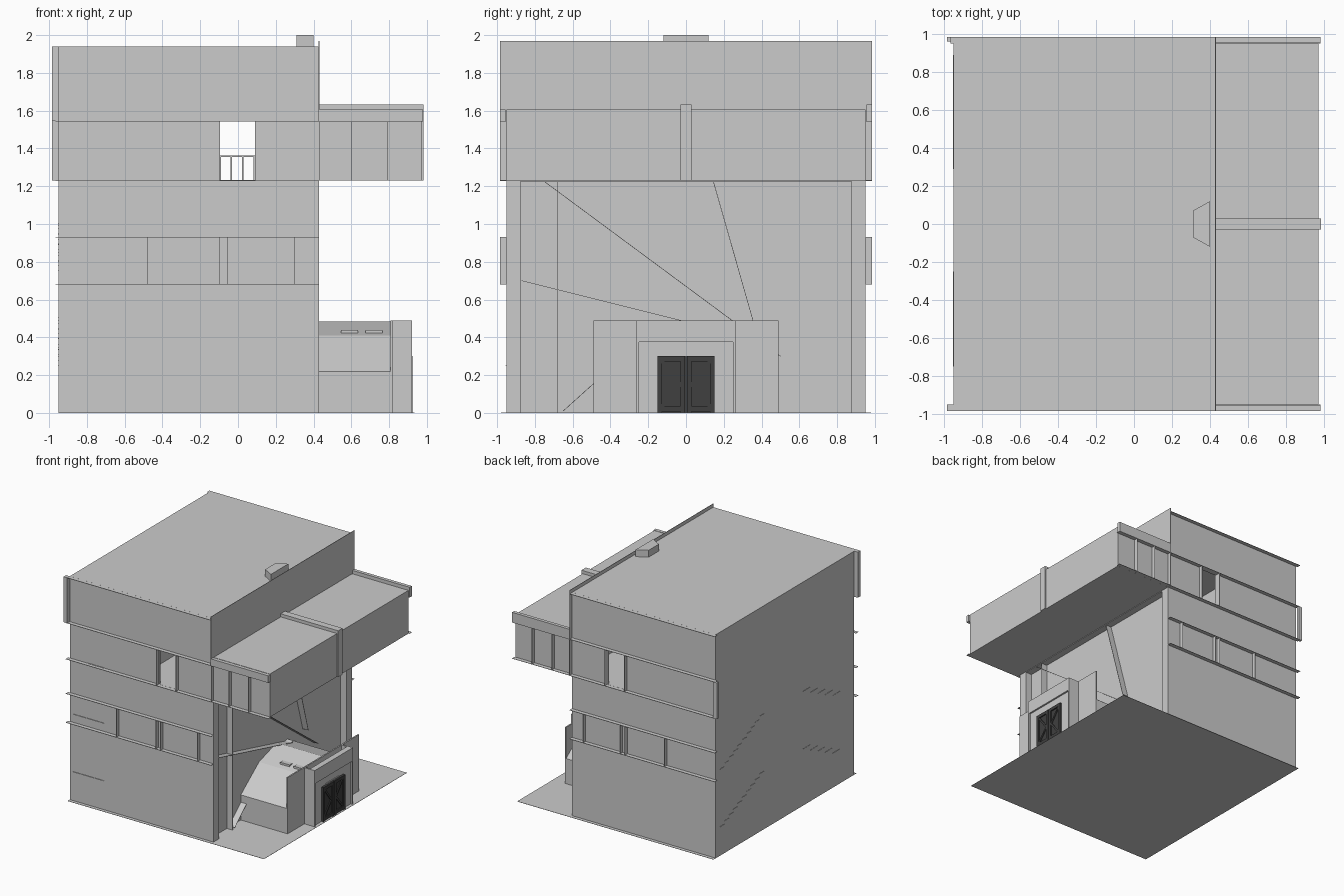
import bpy, bmesh
from mathutils import Vector

cube = bpy.data.objects.get("Cube")
if cube:
    bpy.data.objects.remove(cube, do_unlink=True)


def material(name, rgb):
    m = bpy.data.materials.new(name)
    m.use_nodes = True
    m.diffuse_color = (*rgb, 1)
    m.node_tree.nodes["Principled BSDF"].inputs["Base Color"].default_value = (*rgb, 1)
    return m


GREY = material("concrete grey", (0.6, 0.6, 0.6))
DARK = material("door charcoal", (0.05, 0.05, 0.05))
THIN = 0.0012


def finish(name, bm, mat):
    bmesh.ops.recalc_face_normals(bm, faces=bm.faces)
    me = bpy.data.meshes.new(name)
    bm.to_mesh(me)
    bm.free()
    me.materials.append(mat)
    ob = bpy.data.objects.new(name, me)
    bpy.context.collection.objects.link(ob)
    return ob


def box(name, x, y, z, mat=GREY):
    bm = bmesh.new()
    bmesh.ops.create_cube(bm, size=1)
    for v in bm.verts:
        v.co = [(r[0] + r[1]) / 2 + c * (r[1] - r[0]) for r, c in zip((x, y, z), v.co)]
    return finish(name, bm, mat)


def prism(name, points, offset, mat=GREY):
    bm = bmesh.new()
    face = bm.faces.new([bm.verts.new(p) for p in points])
    new = bmesh.ops.extrude_face_region(bm, geom=[face])["geom"]
    bmesh.ops.translate(bm, vec=offset, verts=[g for g in new if isinstance(g, bmesh.types.BMVert)])
    return finish(name, bm, mat)


def bar(name, x, a, b, width, depth, mat=GREY):
    """Bar standing on a wall that faces +x, between two (y, z) points."""
    a, b = Vector(a), Vector(b)
    n = (b - a).orthogonal().normalized() * width / 2
    pts = [(x, *p) for p in (a + n, b + n, b - n, a - n)]
    return prism(name, pts, (depth, 0, 0), mat)


def side(s, near, far):
    return tuple(sorted((s * near, s * far)))


def around(c, half=THIN):
    return (c - half, c + half)


# Ground and main block, with an upper room open at front and back
box("ground_slab", (-0.95, 0.935), (-0.98, 0.98), (0, 0.002))
box("lower_block", (-0.95, 0.37), (-0.95, 0.95), (0, 1.23))
upper = box("upper_block", (-0.95, 0.43), (-0.95, 0.95), (1.225, 1.94))
cutters = [box("opening_cutter", (-0.095, 0.09), (-1.2, 1.2), (1.232, 1.545)),
           box("room_cutter", (-0.3, 0.4), (-0.93, 0.93), (1.232, 1.6))]
for cutter in cutters:
    cutter.hide_render = True
    cutter.hide_set(True)
    cut = upper.modifiers.new(cutter.name, "BOOLEAN")
    cut.operation = "DIFFERENCE"
    cut.solver = "EXACT"
    cut.object = cutter

# Balustrades inside the room
for y in (-0.4, 0.4):
    for i in range(12):
        box("baluster", around(-0.275 + i * 0.06, 0.004), around(y, 0.004), (1.23, 1.36))
    box("handrail", (-0.3, 0.4), around(y, 0.006), (1.355, 1.363))

# Roof details
box("parapet", (0.427, 0.431), (-0.985, 0.985), (1.545, 1.97))
prism("roof_vent", [(0.31, -0.07, 1.94), (0.40, -0.12, 1.94), (0.40, 0.12, 1.94), (0.31, 0.07, 1.94)],
      (0, 0, 0.06))

# Long facades: thin ledges, mullion fins and corner posts
for s in (-1, 1):
    for z in (0.68, 0.93, 1.23, 1.545, 1.9385):
        box("ledge", (-0.965, 0.43), side(s, 0.95, 0.985), around(z))
    for x in (-0.48, -0.1, -0.055, 0.3):
        box("lower_mullion", around(x), side(s, 0.95, 0.985), (0.68, 0.93))
    for x in (-0.097, 0.092):
        box("opening_jamb", around(x), side(s, 0.95, 0.985), (1.23, 1.545))
    box("corner_post", (0.37, 0.43), side(s, 0.875, 0.95), (0, 1.23))
    for x in (0.431, 0.60, 0.79):
        box("wing_mullion", around(x), side(s, 0.95, 0.985), (1.23, 1.545))
    for z in (1.2315, 1.545):
        box("wing_ledge", (0.43, 0.98), side(s, 0.95, 0.985), around(z))
box("front_corner_fin", (-0.985, -0.95), (-0.985, -0.95), (1.545, 1.94))
box("back_corner_fin", (-0.985, -0.95), (0.96, 0.985), (1.23, 1.545))

# Overhanging wing and its ribs
box("wing", (0.43, 0.971), (-0.95, 0.95), (1.23, 1.605))
box("wing_front_rim", (0.43, 0.98), (-0.985, -0.955), (1.545, 1.605))
box("wing_back_rim", (0.43, 0.98), (0.955, 0.985), (1.545, 1.632))
box("wing_top_rib", (0.43, 0.983), (-0.03, 0.03), (1.6, 1.632))
box("wing_face_rib", (0.97, 0.983), (-0.03, 0.03), (1.23, 1.632))

# Fan of thin fins on the recessed wall
for a, b in [((-0.65, 0.01), (-0.24, 0.38)), ((-0.24, 0.38), (0.15, 0.46)), ((-0.68, 0.002), (-0.68, 1.23)),
             ((-0.87, 0.7), (0.15, 0.445)), ((-0.75, 1.225), (0.5, 0.3)), ((0.145, 1.225), (0.36, 0.47))]:
    bar("wall_fin", 0.37, a, b, 0.003, 0.055)

# Faceted entrance hall with end wall and portal
half = [(-0.49, 0.002), (-0.49, 0.22), (-0.24, 0.41)]
profile = half + [(0, 0.485)] + [(-y, z) for y, z in reversed(half)]
prism("entrance_hall", [(0.37, y, z) for y, z in profile], (0.44, 0, 0))
box("entrance_end_wall", (0.808, 0.82), (-0.49, 0.49), (0, 0.49))
box("portal_back", (0.82, 0.905), (-0.25, 0.25), (0, 0.375))
for s in (-1, 1):
    box("portal_jamb", (0.82, 0.92), side(s, 0.25, 0.262), (0, 0.49))
box("portal_lintel", (0.87, 0.92), (-0.25, 0.25), (0.375, 0.49))
box("door_lamp", (0.90, 0.91), (-0.09, 0.09), (0.3, 0.31))
for x in (0.59, 0.72):
    box("roof_hatch", around(x, 0.045), (-0.2, -0.16), (0.42, 0.44))

# Double doors with frames and diagonal braces
for s in (-1, 1):
    box("door_leaf", (0.90, 0.915), side(s, 0.0005, 0.15), (0.003, 0.3), DARK)
    for y in (0.016, 0.138):
        box("door_stile", (0.91, 0.925), side(s, y - 0.012, y + 0.012), (0.003, 0.3), DARK)
    for z in (0.022, 0.286):
        box("door_rail", (0.91, 0.925), side(s, 0.004, 0.15), around(z, 0.014), DARK)
    for za, zb in ((0.03, 0.15), (0.28, 0.15)):
        bar("door_brace", 0.91, (s * 0.13, za), (s * 0.03, zb), 0.016, 0.012, DARK)

# Stair treads and landings showing through the walls
for z0 in (0.25, 0.75):
    for i in range(10):
        y, z = 0.86 - i * 0.06, z0 + i * 0.028
        box("back_tread", (-0.953, -0.94), around(y, 0.03), (z, z + 0.003))
    for i in range(5):
        y, z = -0.3 - i * 0.1, z0 + 0.24 - i * 0.048
        box("front_tread", (-0.953, -0.94), around(y, 0.05), (z, z + 0.003))
for z, x in ((0.25, -0.92), (0.75, -0.91), (1.23, -0.77)):
    box("landing_edge", (x, -0.62), (-0.955, -0.94), (z, z + 0.004))
